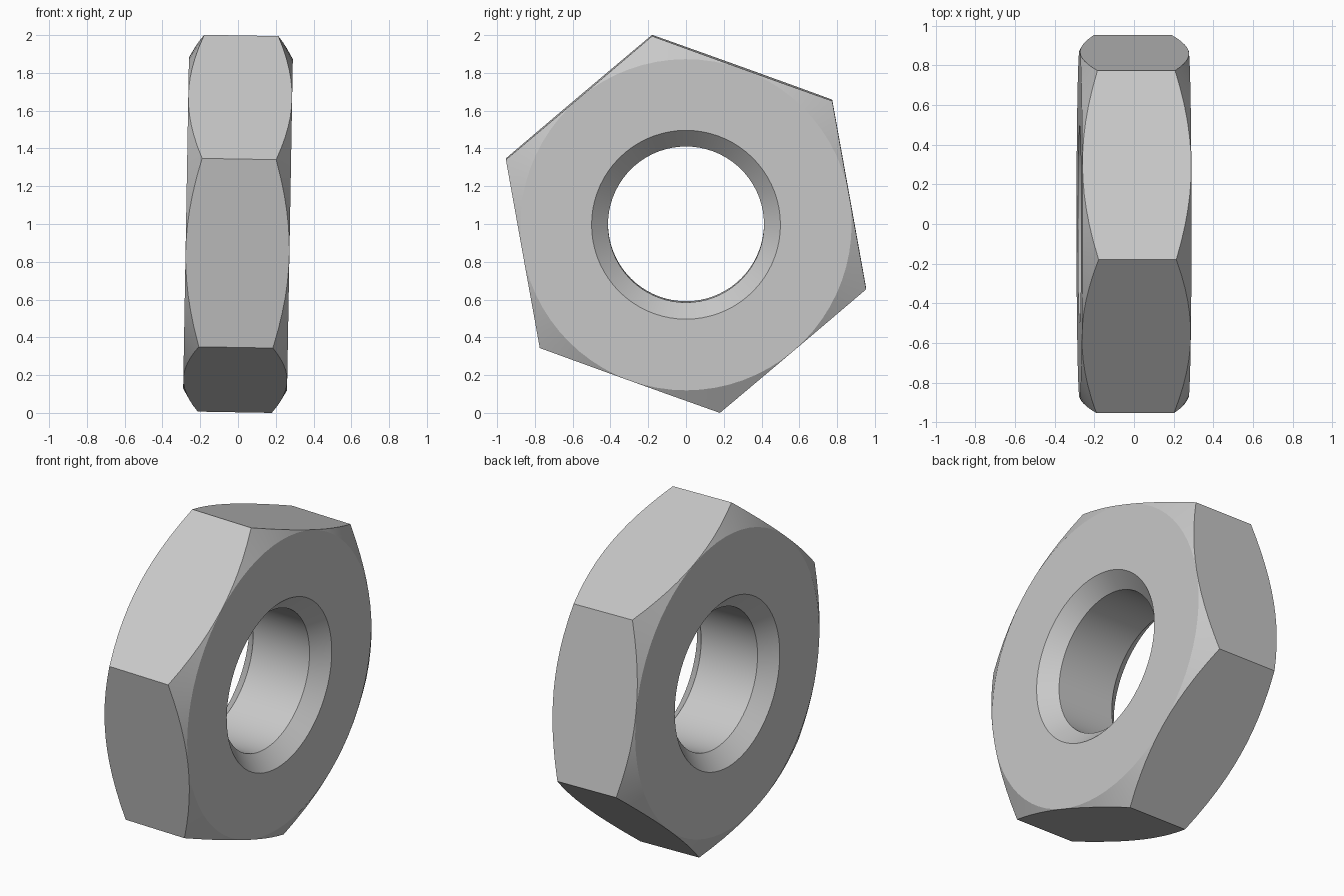
import bpy
import bmesh
from math import radians, sin, cos, tan, pi
from mathutils import Matrix

cube = bpy.data.objects.get("Cube")
if cube:
    bpy.data.objects.remove(cube, do_unlink=True)

# Main dimensions
CORNER_R = 1.0135
FLAT_R = CORNER_R * cos(pi / 6)
HALF_T = 0.275
BORE_R, MOUTH_R = 0.413, 0.5
SEGMENTS = 72
TURN = radians(10.2)

# Plain steel colour
steel = bpy.data.materials.new("steel_grey")
steel.use_nodes = True
grey = (0.58, 0.58, 0.58, 1)
steel.diffuse_color = grey
steel.node_tree.nodes["Principled BSDF"].inputs["Base Color"].default_value = grey

# Half profile (radius, offset along the axis): bore, countersink, face, outer cone
face_r, rim_r = FLAT_R - 0.001, 1.2
half = [(BORE_R, HALF_T - (MOUTH_R - BORE_R)),
        (MOUTH_R, HALF_T),
        (face_r, HALF_T),
        (rim_r, HALF_T - (rim_r - face_r) * tan(pi / 6))]
profile = half + [(r, -x) for r, x in reversed(half)]

# Turned body around the x axis
bm = bmesh.new()
verts = [bm.verts.new((x, r * cos(TURN), r * sin(TURN))) for r, x in profile]
edges = [bm.edges.new((v, verts[i - 1])) for i, v in enumerate(verts)]
bmesh.ops.spin(bm, geom=verts + edges, cent=(0, 0, 0), axis=(1, 0, 0),
               angle=2 * pi, steps=SEGMENTS)
bmesh.ops.remove_doubles(bm, verts=bm.verts[:], dist=0.0001)

# Six wrench flats cut from the body
for k in range(6):
    a = TURN + k * pi / 3
    normal = (0, cos(a), sin(a))
    cut = bmesh.ops.bisect_plane(
        bm, geom=bm.verts[:] + bm.edges[:] + bm.faces[:], dist=0.00001,
        plane_co=[FLAT_R * c for c in normal], plane_no=normal, clear_outer=True)
    rim = [e for e in cut["geom_cut"] if isinstance(e, bmesh.types.BMEdge)]
    bmesh.ops.holes_fill(bm, edges=rim, sides=0)
bmesh.ops.recalc_face_normals(bm, faces=bm.faces[:])

# Slight lean, raised to stand on the ground
lean = Matrix.Translation((0, 0, 1)) @ Matrix.Rotation(radians(1), 4, 'Y')
bmesh.ops.transform(bm, matrix=lean, verts=bm.verts[:])
lowest = min(v.co.z for v in bm.verts)
bmesh.ops.translate(bm, vec=(0, 0, -lowest), verts=bm.verts[:])

mesh = bpy.data.meshes.new("hex_nut")
bm.to_mesh(mesh)
bm.free()
mesh.materials.append(steel)
nut = bpy.data.objects.new("hex_nut", mesh)
bpy.context.collection.objects.link(nut)

# Smooth round surfaces, crisp edges
bpy.ops.object.select_all(action='DESELECT')
nut.select_set(True)
bpy.context.view_layer.objects.active = nut
bpy.ops.object.shade_smooth_by_angle(angle=radians(20))
